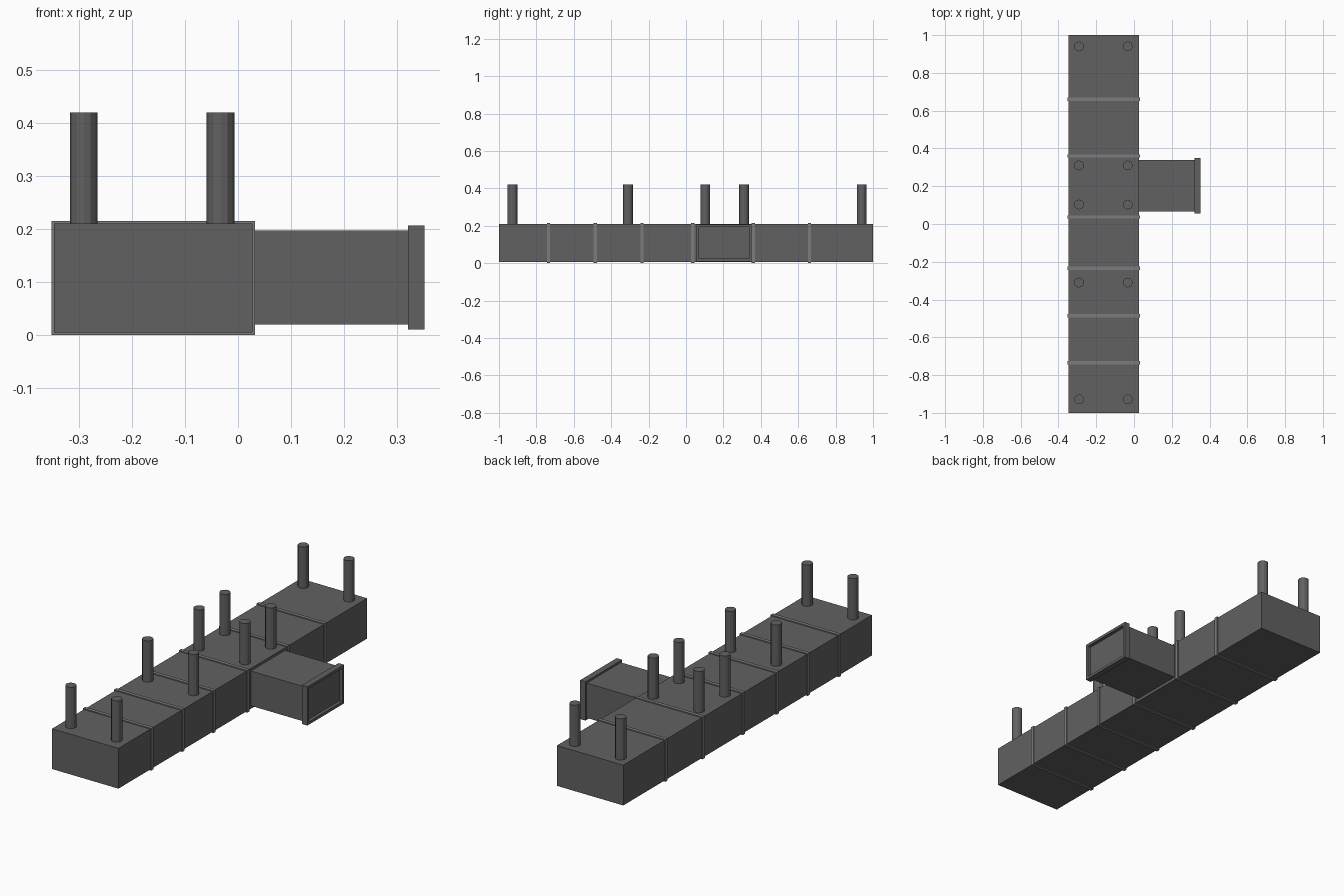
import bpy

if "Cube" in bpy.data.objects:
    bpy.data.objects.remove(bpy.data.objects["Cube"])


def metal(name, v):
    m = bpy.data.materials.new(name)
    m.diffuse_color = (v, v, v, 1)
    m.use_nodes = True
    m.node_tree.nodes["Principled BSDF"].inputs["Base Color"].default_value = m.diffuse_color
    return m


# Dark sheet metal, with lighter joint flanges
sheet = metal("sheet_metal", 0.12)
trim = metal("flange_metal", 0.2)


def box(name, x, y, z, mat=sheet):
    """Box from (min, max) ranges on each axis."""
    bpy.ops.mesh.primitive_cube_add(size=1, location=[(r[0] + r[1]) / 2 for r in (x, y, z)])
    ob = bpy.context.object
    ob.name = name
    ob.scale = [r[1] - r[0] for r in (x, y, z)]
    bpy.ops.object.transform_apply(location=False, rotation=False, scale=True)
    ob.data.materials.append(mat)
    return ob


# Main duct, split into sections at the joints
joints = [-0.735, -0.485, -0.235, 0.037, 0.36, 0.66]
stops = [-1.0] + joints + [1.0]
for i, (a, b) in enumerate(zip(stops, stops[1:])):
    box(f"duct_section_{i + 1}", (-0.347, 0.027), (a, b), (0.005, 0.21))

# Raised joint flanges
for i, y in enumerate(joints):
    box(f"joint_flange_{i + 1}", (-0.352, 0.032), (y - 0.009, y + 0.009), (0, 0.215), trim)

# Side branch
box("branch_duct", (0.02, 0.335), (0.065, 0.34), (0.02, 0.197))

# Outlet frame: rectangular ring around the branch mouth
Y0, Y1, Z0, Z1, T = 0.055, 0.35, 0.01, 0.207, 0.014
X = (0.321, 0.352)
for name, z in (("bottom", (Z0, Z0 + T)), ("top", (Z1 - T, Z1))):
    box(f"outlet_frame_{name}", X, (Y0, Y1), z)
for name, y in (("front", (Y0, Y0 + T)), ("back", (Y1 - T, Y1))):
    box(f"outlet_frame_{name}", X, y, (Z0 + T, Z1 - T))

# Hanger rods in pairs
for i, y in enumerate([-0.928, -0.31, 0.103, 0.31, 0.94]):
    for side, x in (("left", -0.291), ("right", -0.033)):
        bpy.ops.mesh.primitive_cylinder_add(vertices=12, radius=0.026, depth=0.22,
                                            location=(x, y, 0.31))
        rod = bpy.context.object
        rod.name = f"hanger_rod_{side}_{i + 1}"
        rod.data.materials.append(sheet)
